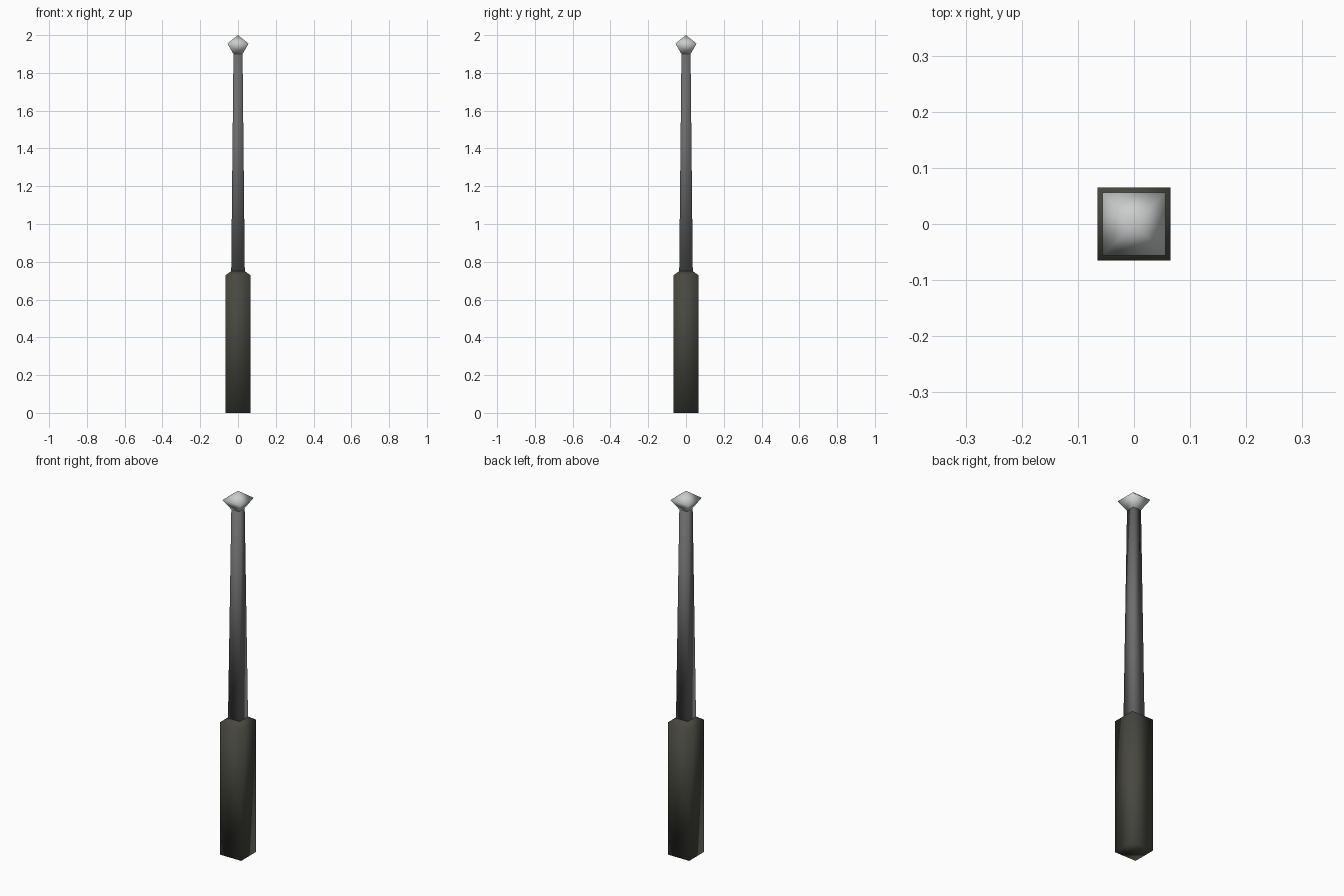
import bpy, bmesh

if "Cube" in bpy.data.objects:
    bpy.data.objects.remove(bpy.data.objects["Cube"])


def material(name, rgb):
    m = bpy.data.materials.new(name)
    m.diffuse_color = (*rgb, 1)
    m.use_nodes = True
    m.node_tree.nodes["Principled BSDF"].inputs["Base Color"].default_value = m.diffuse_color
    return m


def square_loft(name, sections, mat):
    """Stack square sections given as (z, half width); half width 0 is a point."""
    bm = bmesh.new()
    rings = []
    for z, h in sections:
        if h == 0:
            rings.append([bm.verts.new((0, 0, z))] * 4)
        else:
            rings.append([bm.verts.new((sx * h, sy * h, z))
                          for sx, sy in ((-1, -1), (1, -1), (1, 1), (-1, 1))])
    for low, high in zip(rings, rings[1:]):
        for i in range(4):
            j = (i + 1) % 4
            corners = [low[i], low[j], high[j], high[i]]
            bm.faces.new(list(dict.fromkeys(corners)))
    # Close the ends
    if sections[0][1]:
        bm.faces.new(rings[0][::-1])
    if sections[-1][1]:
        bm.faces.new(rings[-1])
    bmesh.ops.recalc_face_normals(bm, faces=bm.faces)
    for f in bm.faces:
        f.smooth = True
    mesh = bpy.data.meshes.new(name)
    bm.to_mesh(mesh)
    bm.free()
    mesh.materials.append(mat)
    obj = bpy.data.objects.new(name, mesh)
    bpy.context.collection.objects.link(obj)
    return obj


grip_mat = material("dark olive grey", (0.065, 0.065, 0.052))
shaft_mat = material("mid grey", (0.15, 0.15, 0.15))
tip_mat = material("light grey", (0.60, 0.61, 0.61))

# Thick handle with a chamfered shoulder
square_loft("handle", [(0, 0.065), (0.73, 0.065), (0.75, 0.036)], grip_mat)
# Slender tapering shaft
square_loft("shaft", [(0.745, 0.036), (1.905, 0.024)], shaft_mat)
# Faceted pointed tip
square_loft("tip", [(1.9, 0.024), (1.955, 0.056), (2.0, 0)], tip_mat)
